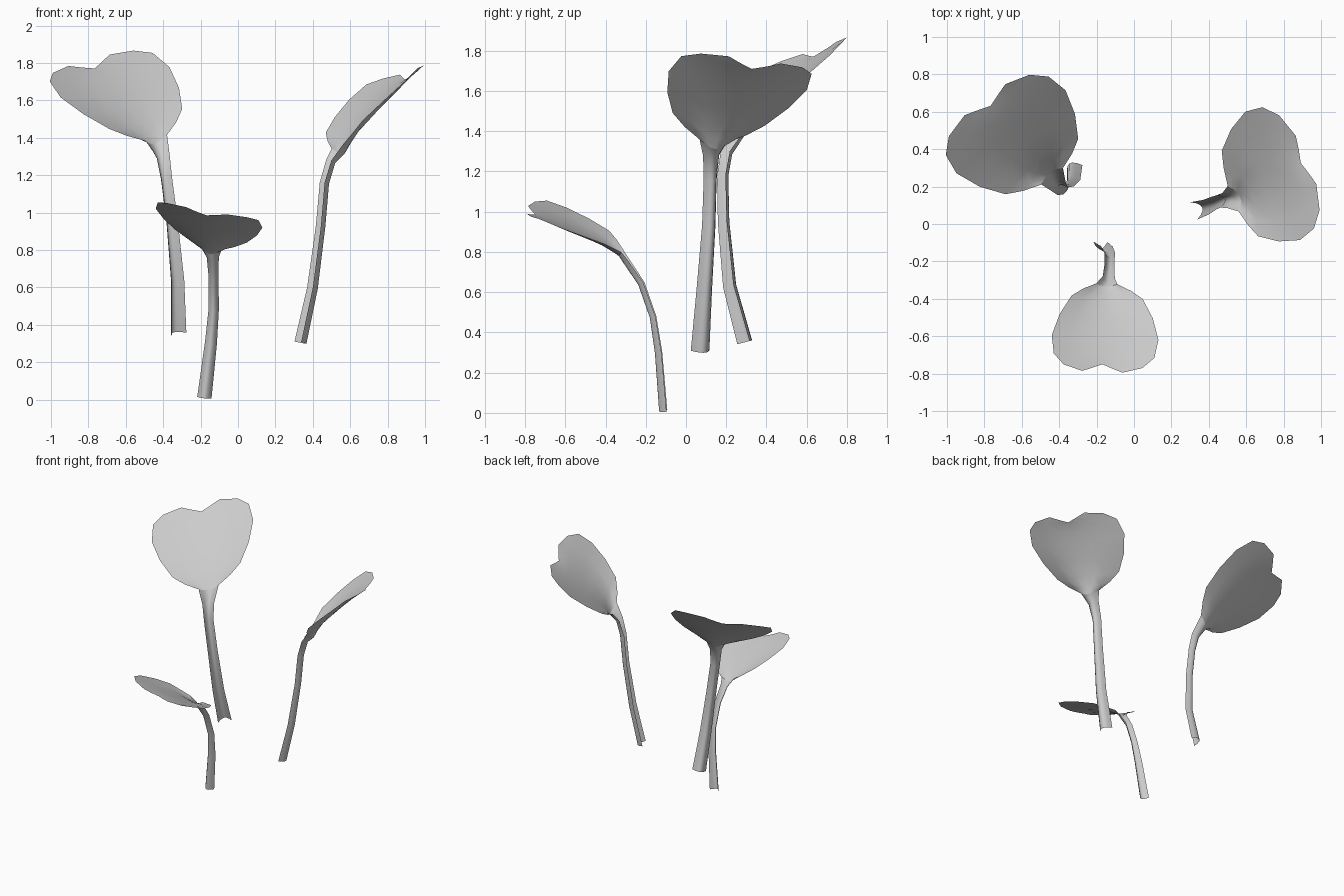
import bpy
import bmesh
from mathutils import Vector

cube = bpy.data.objects.get("Cube")
if cube:
    bpy.data.objects.remove(cube, do_unlink=True)

# One plain grey for everything
grey = bpy.data.materials.new("pale_grey")
grey.use_nodes = True
COLOUR = (0.6, 0.6, 0.6, 1)
grey.diffuse_color = COLOUR
grey.node_tree.nodes["Principled BSDF"].inputs["Base Color"].default_value = COLOUR

# Steps across a leaf or stem, from the right rim to the left rim
COLUMNS = 7
STEPS = [2 * i / (COLUMNS - 1) - 1 for i in range(COLUMNS)]

# Heart-shaped leaf, neck to tip:
# half width, rim distance, rim height, midrib distance, midrib height
LEAF_ROWS = [
    (.074, 0, 0, 0, -.04),
    (.167, .053, .017, .06, -.025),
    (.25, .121, .035, .14, -.012),
    (.328, .272, .041, .28, -.005),
    (.375, .438, .041, .42, 0),
    (.354, .577, .037, .52, 0),
    (.277, .65, .017, .58, -.002),
    (.141, .685, 0, .623, -.008),
]

# Half width and depth of the stem channel, ground to neck
STEM_ROWS = [(.05, .05), (.042, .045), (.036, .04), (.035, .04), (.043, .04)]


def add_sheet(name, rows):
    """Join rows of points into one smooth open sheet."""
    bm = bmesh.new()
    grid = [[bm.verts.new(p) for p in row] for row in rows]
    for low, high in zip(grid, grid[1:]):
        for i in range(COLUMNS - 1):
            bm.faces.new((low[i], low[i + 1], high[i + 1], high[i]))
    mesh = bpy.data.meshes.new(name)
    bm.to_mesh(mesh)
    bm.free()
    mesh.materials.append(grey)
    mesh.shade_smooth()
    obj = bpy.data.objects.new(name, mesh)
    bpy.context.collection.objects.link(obj)
    return obj


def leaf_rows(neck, across, along, cup):
    """Cupped heart, placed by its neck and its two main directions."""
    up = across.cross(along) * cup
    rows = []
    for width, reach, lift, mid_reach, mid_lift in LEAF_ROWS:
        row = []
        for f in STEPS:
            v = mid_reach + (reach - mid_reach) * abs(f)
            w = mid_lift + (lift - mid_lift) * f * f
            row.append(neck + across * width * f + along * v + up * w)
        rows.append(row)
    return rows


def stem_rows(path, neck, across):
    """Rounded open channel that follows the path up to the neck."""
    points = path + [neck]
    rows = []
    for i, (width, depth) in enumerate(STEM_ROWS):
        tangent = (points[i + 1] - points[max(i - 1, 0)]).normalized()
        side = across - tangent * across.dot(tangent)
        inward = side.cross(tangent)
        rows.append([points[i] + side * width * f - inward * depth * (1 - f * f)
                     for f in STEPS])
    return rows


def add_sprout(name, neck, across, along, cup, path):
    neck, across, along = Vector(neck), Vector(across), Vector(along)
    leaf = leaf_rows(neck, across, along, cup)
    stem = stem_rows([Vector(p) for p in path], neck, across)
    add_sheet(name + "_leaf", leaf)
    add_sheet(name + "_stem", stem + leaf[:1])


# Low sprout leaning to the front
add_sprout("front", (-.145, -.32, .81), (-.76, .035, .135), (-.036, -.686, .292), 1.5,
           [(-.18, -.095, .01), (-.145, -.12, .3), (-.13, -.15, .48),
            (-.13, -.21, .65), (-.135, -.285, .76)])

# Tall sprout leaning back to the right
add_sprout("right", (-.437, .255, 1.4), (.777, .592, .215), (-.525, .598, .605), 1,
           [(-.315, .285, .35), (-.32, .21, .63), (-.35, .18, .95),
            (-.38, .175, 1.18), (-.4, .195, 1.3)])

# Tall sprout leaning to the left
add_sprout("left", (.53, .135, 1.352), (.39, -.915, .125), (.569, .303, .588), 1.6,
           [(.32, .07, .31), (.385, .09, .6), (.43, .113, .93),
            (.45, .12, 1.16), (.485, .125, 1.28)])
